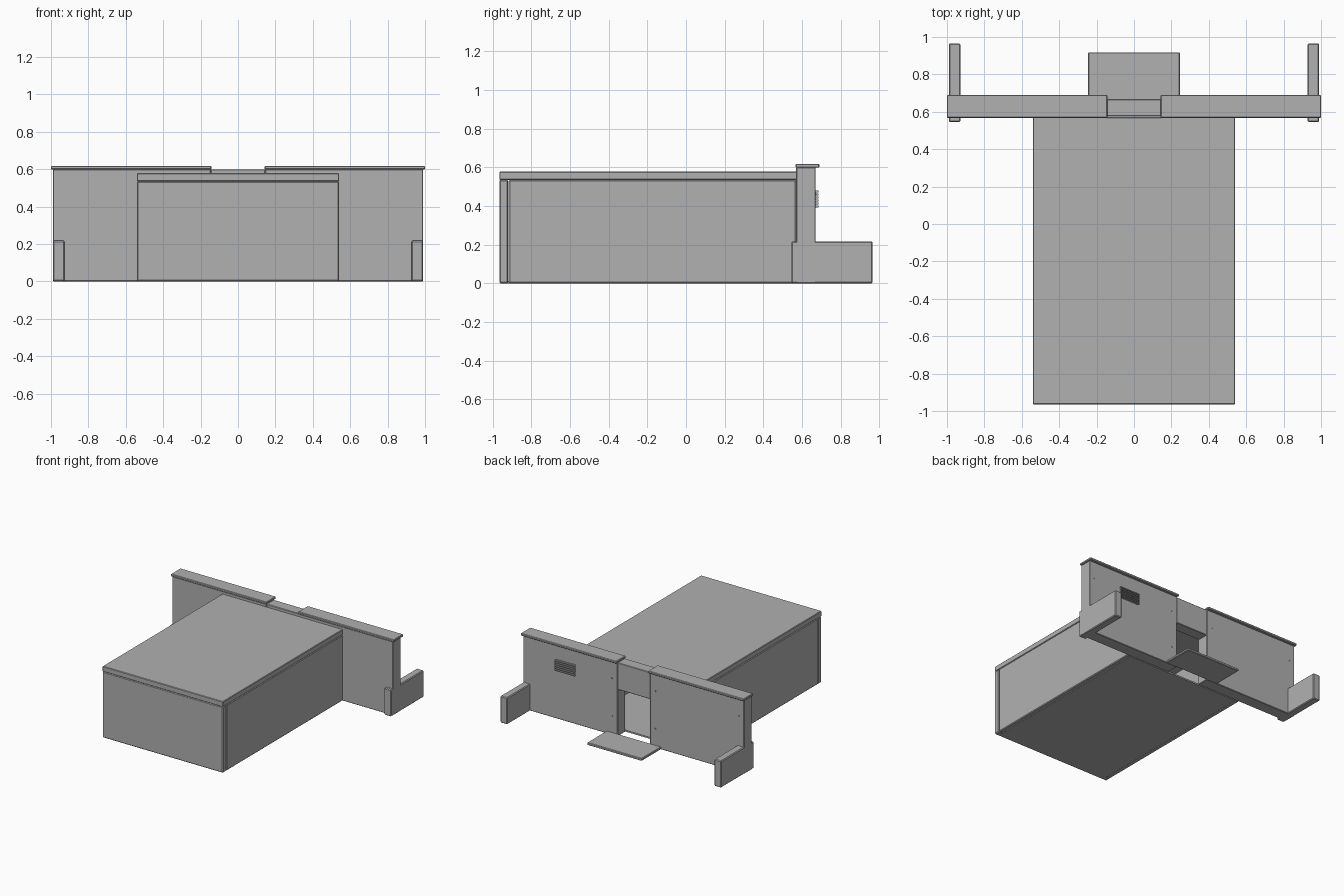
import bpy

if "Cube" in bpy.data.objects:
    bpy.data.objects.remove(bpy.data.objects["Cube"])

grey = bpy.data.materials.new("concrete_grey")
grey.diffuse_color = (0.44, 0.44, 0.44, 1)
grey.use_nodes = True
grey.node_tree.nodes["Principled BSDF"].inputs["Base Color"].default_value = grey.diffuse_color


def box(name, x, y, z, bevel=0.004):
    """Box from (min, max) ranges, with a small chamfer."""
    bpy.ops.mesh.primitive_cube_add(size=1)
    ob = bpy.context.object
    ob.name = name
    ob.location = [(a + b) / 2 for a, b in (x, y, z)]
    ob.scale = [b - a for a, b in (x, y, z)]
    bpy.ops.object.transform_apply(location=True, rotation=False, scale=True)
    if bevel:
        mod = ob.modifiers.new("chamfer", 'BEVEL')
        mod.width = bevel
        mod.segments = 1
    ob.data.materials.append(grey)
    return ob


def pair(name, x, y, z, bevel=0.004):
    """Same box on the right and the left side."""
    box(name + "_right", x, y, z, bevel)
    box(name + "_left", (-x[1], -x[0]), y, z, bevel)


# Hollow hall: floor, side walls, closed end wall, roof
box("hall_floor", (-0.505, 0.505), (-0.93, 0.565), (0, 0.012), 0)
pair("hall_side_wall", (0.50, 0.54), (-0.917, 0.57), (0, 0.535), 0.006)
box("hall_end_wall", (-0.54, 0.54), (-0.965, -0.92), (0, 0.535), 0.006)
box("hall_roof", (-0.54, 0.54), (-0.965, 0.572), (0.535, 0.578), 0.004)

# Entrance facade with caps, lintel over the doorway
pair("facade_panel", (0.145, 0.99), (0.57, 0.67), (0, 0.6))
pair("facade_cap", (0.142, 1.0), (0.567, 0.69), (0.598, 0.617))
box("door_lintel", (-0.147, 0.147), (0.575, 0.668), (0.38, 0.598))

# Low wing walls and entrance slab
pair("wing_wall", (0.928, 0.99), (0.545, 0.965), (0, 0.217), 0.006)
box("entrance_slab", (-0.245, 0.245), (0.665, 0.917), (0, 0.02))

# Ventilation grille on the right panel
box("vent_back", (0.52, 0.70), (0.668, 0.673), (0.39, 0.482), 0)
for i in range(6):
    z = 0.393 + i * 0.0155
    box("vent_slat", (0.52, 0.70), (0.67, 0.686), (z, z + 0.008), 0)

# Small studs near the panel corners
for x in (0.195, 0.945):
    for z in (0.155, 0.46):
        pair("stud", (x - 0.004, x + 0.004), (0.668, 0.674),
             (z - 0.004, z + 0.004), 0)
